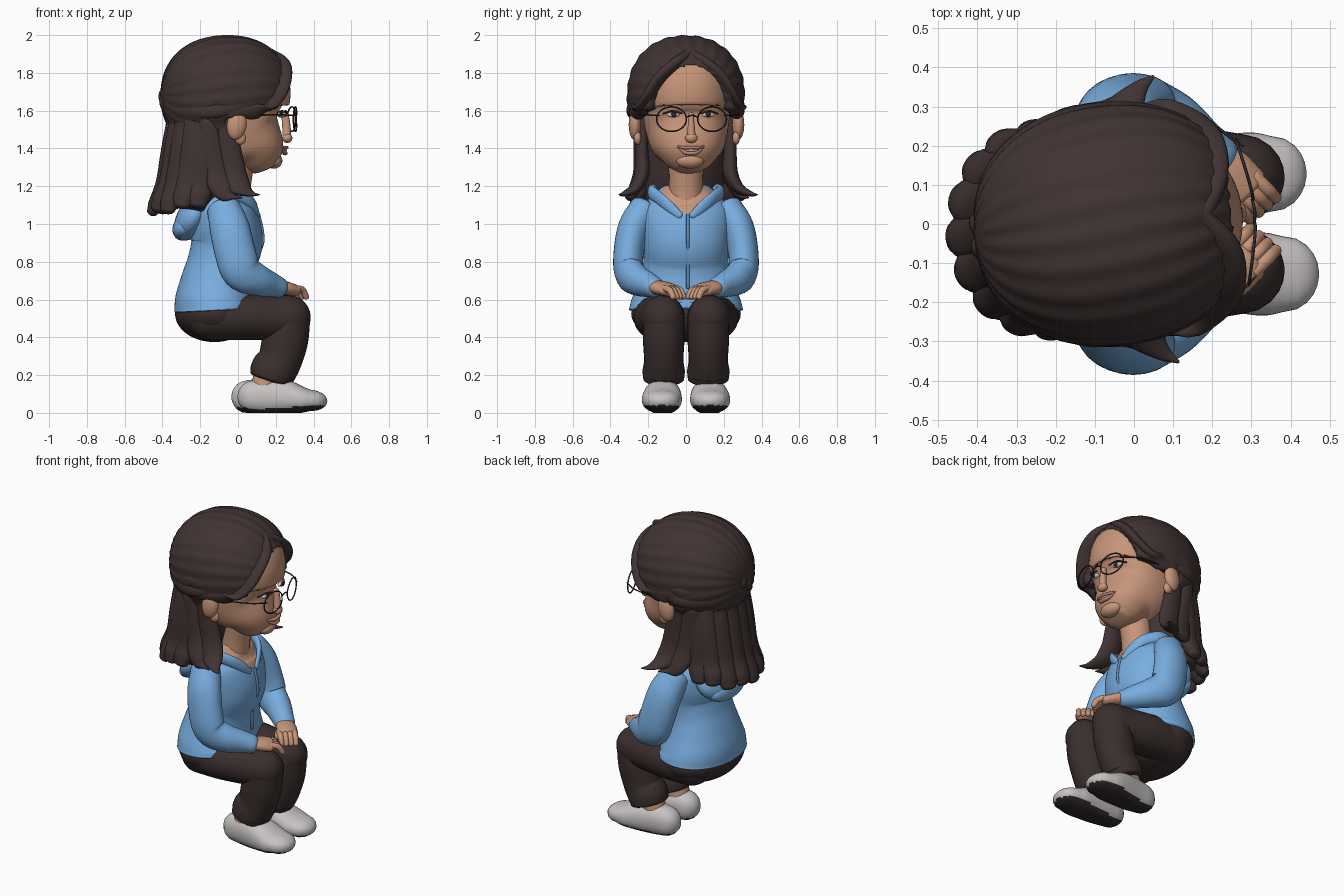
import bpy, bmesh, math
from mathutils import Vector, Matrix


def material(name, r, g, b):
    m = bpy.data.materials.new(name)
    m.diffuse_color = (r, g, b, 1)
    return m


HAIR = material("dark brown hair", 0.052, 0.034, 0.033)
PANTS = material("dark brown cloth", 0.042, 0.028, 0.027)
SKIN = material("skin", 0.57, 0.30, 0.19)
BLUE = material("blue cloth", 0.19, 0.42, 0.74)
SHOE = material("light grey", 0.57, 0.54, 0.54)
DARK = material("dark sole and frame", 0.03, 0.022, 0.022)
LIP = material("lip", 0.50, 0.23, 0.16)
ZIP = material("zip blue", 0.12, 0.28, 0.52)


def finish(name, bm, mats):
    bmesh.ops.recalc_face_normals(bm, faces=bm.faces[:])
    me = bpy.data.meshes.new(name)
    bm.to_mesh(me)
    bm.free()
    for m in mats:
        me.materials.append(m)
    for p in me.polygons:
        p.use_smooth = True
    ob = bpy.data.objects.new(name, me)
    bpy.context.collection.objects.link(ob)
    return ob


def loft(name, pts, mat, ref=(0, 1, 0), n=20, sub=5, cap=0.03, p=2.0):
    """Smooth tube through (x, y, z, half size along ref, other half size), with domed ends."""
    P = [Vector(q) for q in pts]
    P = [P[0] * 2 - P[1]] + P + [P[-1] * 2 - P[-2]]
    line = []
    for i in range(1, len(P) - 2):
        a, b, c, d = P[i - 1:i + 3]
        for j in range(sub):
            t = j / sub
            line.append(0.5 * (2 * b + (c - a) * t + (2 * a - 5 * b + 4 * c - d) * t * t
                               + (3 * b - a - 3 * c + d) * t ** 3))
    line.append(P[-2])
    C = [Vector(q[:3]) for q in line]
    rings = []
    for i, q in enumerate(line):
        T = (C[min(i + 1, len(C) - 1)] - C[max(i - 1, 0)]).normalized()
        rings.append((C[i], T, q[3], q[4]))

    def dome(r, s):
        return [(r[0] + r[1] * s * cap * math.sin(f), r[1], r[2] * math.cos(f), r[3] * math.cos(f))
                for f in (0.35, 0.7, 1.0, 1.25, 1.48)]
    if cap:
        rings = dome(rings[0], -1)[::-1] + rings + dome(rings[-1], 1)
    bm = bmesh.new()
    rows = []
    for c, T, a, b in rings:
        S = Vector(ref)
        S = (S - T * S.dot(T)).normalized()
        B = T.cross(S)
        row = []
        for k in range(n):
            u, v = math.cos(k * math.tau / n), math.sin(k * math.tau / n)
            u, v = [math.copysign(abs(w) ** (2 / p), w) for w in (u, v)]
            row.append(bm.verts.new(c + S * (a * u) + B * (b * v)))
        rows.append(row)
    for r, s in zip(rows, rows[1:]):
        for k in range(n):
            bm.faces.new((r[k], r[(k + 1) % n], s[(k + 1) % n], s[k]))
    bm.faces.new(rows[0])
    bm.faces.new(rows[-1][::-1])
    return finish(name, bm, [mat])


def ball(name, c, r, mat, tilt=0.0, seg=24):
    bm = bmesh.new()
    M = Matrix.Translation(c) @ Matrix.Rotation(tilt, 4, 'Y') @ Matrix.Diagonal((*r, 1))
    bmesh.ops.create_uvsphere(bm, u_segments=seg, v_segments=seg * 2 // 3, radius=1, matrix=M)
    return finish(name, bm, [mat])


# --- jacket body, with skin in the V of the neck
torso = loft("jacket_body", [
    (-.115, 0, .545, .302, .222), (-.117, 0, .6, .288, .215), (-.105, 0, .7, .25, .195),
    (-.085, 0, .8, .225, .18), (-.06, 0, .9, .23, .19), (-.07, 0, 1.0, .245, .185),
    (-.085, 0, 1.08, .235, .165), (-.085, 0, 1.15, .18, .14), (-.08, 0, 1.2, .12, .11)],
    BLUE, n=96, sub=8, cap=.012, p=2.15)
torso.data.materials.append(SKIN)
for f in torso.data.polygons:
    c = f.center
    if c.x > -.03 and c.z > 1.055 and abs(c.y) < .04 + (c.z - 1.055) * .85:
        f.material_index = 1
loft("zip", [(.11, .01, 1.05, .009, .008), (.128, .01, .97, .009, .008), (.131, .01, .9, .009, .008),
             (.097, .01, .8, .009, .008), (.092, .01, .66, .009, .008)], ZIP, n=8, cap=.003)
ball("hood", (-.235, 0, 1.04), (.085, .2, .14), BLUE, .55)
ball("hood_roll", (-.285, 0, .98), (.06, .16, .07), BLUE, .5)
loft("neck", [(-.04, 0, 1.08, .10, .1), (-.02, 0, 1.22, .09, .09), (0, 0, 1.4, .1, .1)], SKIN)

# --- pants seat
ball("pants_seat", (-.125, 0, .525), (.208, .29, .15), PANTS, seg=48)

for k, side in ((1, "left"), (-1, "right")):
    # collar, sleeve and cuff
    loft(side + "_collar", [
        (.104, k * .035, 1.045, .02, .012), (.083, k * .092, 1.095, .03, .014),
        (.035, k * .145, 1.14, .035, .018), (-.06, k * .18, 1.168, .04, .025),
        (-.18, k * .12, 1.165, .045, .03), (-.23, 0, 1.15, .05, .03)], BLUE, ref=(0, 0, 1), n=12, cap=.015)
    loft(side + "_sleeve", [
        (-.075, k * .215, 1.08, .085, .09), (-.045, k * .275, .98, .085, .105),
        (-.015, k * .303, .85, .08, .108), (.02, k * .302, .75, .078, .105),
        (.1, k * .262, .705, .075, .085), (.17, k * .205, .68, .065, .068),
        (.215, k * .168, .665, .06, .055)], BLUE, n=28, cap=.04)
    # hand with fingers resting on the knee
    loft(side + "_hand", [(.2, k * .175, .665, .045, .038), (.245, k * .135, .662, .06, .037),
                          (.29, k * .09, .652, .06, .032)], SKIN, cap=.02)
    for i in range(4):
        s = (i - 1.5) * .028
        x, y = .275 + s * .76, .095 + s * .65
        loft(f"{side}_finger_{i + 1}", [
            (x, k * y, .66, .018, .018), (x + .035, k * (y - .035), .65, .018, .018),
            (x + .055, k * (y - .055), .612, .016, .016)], SKIN, n=10, cap=.012)
    loft(side + "_thumb", [(.22, k * .12, .655, .02, .02), (.235, k * .065, .65, .018, .018),
                           (.255, k * .03, .64, .014, .014)], SKIN, n=10, cap=.012)
    # leg
    loft(side + "_thigh", [(-.15, k * .15, .5, .12, .115), (0, k * .147, .505, .13, .12),
                           (.15, k * .128, .505, .122, .12), (.27, k * .12, .505, .11, .118)],
         PANTS, n=28, cap=.115)
    loft(side + "_shin", [(.272, k * .118, .52, .108, .112), (.25, k * .118, .39, .11, .122),
                          (.222, k * .118, .28, .104, .116), (.188, k * .118, .225, .112, .122),
                          (.172, k * .118, .178, .108, .112)], PANTS, n=28, cap=.015)
    loft(side + "_ankle", [(.14, k * .12, .13, .07, .075), (.16, k * .12, .2, .07, .075)], SKIN)
    # shoe with dark underside curling up at the toe
    dx = -.032 if k > 0 else 0
    shoe = loft(side + "_shoe", [
        (.085 + dx, k * .12, .085, .078, .088), (.16 + dx, k * .12, .086, .088, .096),
        (.25 + dx, k * .124, .083, .1, .092), (.33 + dx, k * .128, .07, .106, .072),
        (.385 + dx, k * .128, .066, .096, .056)], SHOE, n=40, cap=.088, p=2.25)
    shoe.data.materials.append(DARK)
    for v in shoe.data.vertices:
        v.co.z = max(v.co.z, 0)
    for f in shoe.data.polygons:
        if f.center.z < .004 or (f.normal.z < -.6 and f.center.z < .07):
            f.material_index = 1
    loft(side + "_shoe_tongue", [(.17 + dx, k * .12, .155, .05, .03), (.25 + dx, k * .122, .15, .045, .025),
                                 (.31 + dx, k * .124, .125, .04, .02)], SHOE, n=12)
    for i in range(3):
        x, z = .24 + dx + i * .03, .179 - i * .013
        loft(f"{side}_lace_{i + 1}", [(x, k * .122 - .05, z - .022, .006, .006), (x, k * .122, z, .006, .006),
                                      (x, k * .122 + .05, z - .022, .006, .006)],
             SHOE, ref=(0, 0, 1), n=8, cap=.005)

# --- head: built facing straight ahead, then turned a little
head = [loft("face", [
    (.145, 0, 1.295, .08, .066), (.13, 0, 1.33, .126, .112), (.098, 0, 1.4, .18, .157),
    (.03, 0, 1.48, .212, .23), (-.015, 0, 1.58, .23, .28), (-.02, 0, 1.7, .24, .298),
    (-.03, 0, 1.8, .22, .275), (-.05, 0, 1.87, .16, .2)], SKIN, n=64, cap=.01, p=2.15)]
head += [ball("nose_tip", (.262, 0, 1.455), (.027, .033, .026), SKIN),
         loft("nose_bridge", [(.25, 0, 1.58, .014, .02), (.257, 0, 1.52, .018, .022),
                              (.26, 0, 1.46, .025, .024)], SKIN, n=12, cap=.01),
         ball("chin", (.19, 0, 1.335), (.046, .075, .042), SKIN)]
head += [loft("upper_lip", [(.232, -.07, 1.41, .005, .004), (.25, -.035, 1.404, .009, .012),
                            (.257, 0, 1.405, .009, .012), (.25, .035, 1.404, .009, .012),
                            (.232, .07, 1.41, .005, .004)], LIP, ref=(0, 0, 1), n=10, cap=.004),
         loft("lower_lip", [(.23, -.065, 1.405, .005, .004), (.247, -.03, 1.378, .01, .012),
                            (.252, 0, 1.375, .011, .012), (.247, .03, 1.378, .01, .012),
                            (.23, .065, 1.405, .005, .004)], LIP, ref=(0, 0, 1), n=10, cap=.004),
         ball("teeth", (.247, 0, 1.391), (.012, .04, .009), SHOE)]

# hair cap: a grooved rounded ball, drawn in under the skin where the face shows
bm = bmesh.new()
bmesh.ops.create_uvsphere(bm, u_segments=160, v_segments=100, radius=1)
for v in bm.verts:
    d = v.co.normalized()
    s = sum(abs(c) ** 2.18 for c in d) ** (-1 / 2.18)
    q = Vector((-.06 + d.x * s * .35, d.y * s * .31, 1.68 + d.z * s * .318))
    phi = math.atan2(d.z, d.y)
    q += d * .0025 * math.sin(phi * 24 + 3 * d.x) * min(1, 2 * math.hypot(d.y, d.z))
    w = .225 * math.sqrt(max(0, 1 - (max(q.z - 1.58, 0) / .26) ** 2))
    inside = min((w - abs(q.y)) / .02, (q.x - .05) / .03)
    low = min((1.56 + .25 * max(q.x, 0) - q.z) / .02, (q.x + .09) / .03)
    pull = max(0, min(1, max(inside, low)))
    v.co = Vector((-.06, 0, 1.66)) + (q - Vector((-.06, 0, 1.66))) * (1 - .28 * pull)
head.append(finish("hair_cap", bm, [HAIR]))

for k, side in ((1, "left"), (-1, "right")):
    # ear, eye, brow
    head += [ball(side + "_ear", (-.03, k * .275, 1.525), (.052, .032, .08), SKIN, .15),
             ball(side + "_ear_lobe", (-.01, k * .262, 1.455), (.03, .02, .035), SKIN),
             ball(side + "_eye_white", (.232, k * .093, 1.578), (.016, .034, .014), SHOE),
             ball(side + "_iris", (.239, k * .092, 1.579), (.013, .017, .014), DARK)]
    for part, z, h in (("lash", 1.592, .005), ("brow", 1.636, .004)):
        head.append(loft(f"{side}_{part}", [
            (.258, k * .05, z - .006, h, .006), (.243, k * .1, z + .006, h, .006),
            (.213, k * .145, z - .008, h, .005)], HAIR, ref=(0, 0, 1), n=8, cap=.004))
    # glasses
    ring = []
    for i in range(25):
        a = i * math.tau / 24
        y = .108 + .078 * math.cos(a)
        ring.append((.308 - .3 * max(y - .04, 0) ** 1.2, k * y, 1.555 + .065 * math.sin(a), .004, .004))
    head += [loft(side + "_lens_frame", ring, DARK, ref=(1, 0, 0), n=8, sub=2, cap=0),
             loft(side + "_temple_arm", [(.275, k * .185, 1.575, .004, .004), (.2, k * .238, 1.578, .004, .004),
                                         (0, k * .285, 1.575, .004, .004)], DARK, ref=(0, 0, 1), n=8)]
    # front hair swept from the parting down to the temple, fuller on the right
    f = .02 if k < 0 else 0
    head.append(loft(side + "_front_sweep", [
        (.16, k * .0, 1.895, .04, .03), (.205 + f, k * .085, 1.845, .045, .03),
        (.2 + f, k * .165, 1.77, .055, .03), (.155 + f, k * .222, 1.675, .06, .028),
        (.085 + f, k * .262, 1.605, .05, .022), (-.02, k * .288, 1.585, .03, .015)],
        HAIR, ref=(1, 0, .6), n=20))
    # swept side strands gathered at the back
    for j in range(2):
        z = 1.6 + j * .06
        head.append(loft(f"{side}_swept_strand_{j + 1}", [
            (-.03, k * .287, z + .02, .03, .015), (-.15, k * .285, z, .04, .022),
            (-.29, k * .205, z + .005, .045, .026), (-.37, k * .09, z + .03, .04, .025),
            (-.39, 0, 1.67, .025, .02)], HAIR, ref=(0, 0, 1), n=14))
    head.append(ball(side + "_hair_knot", (-.39, k * .03, 1.66 + k * .015), (.03, .035, .045), HAIR))
    # front lock flicking out over the shoulder
    for j, (dx, dz, out) in enumerate(((0, 0, 0), (-.09, -.015, -.04))):
        head.append(loft(f"{side}_shoulder_lock_{j + 1}", [
            (-.09 + dx, k * .235, 1.56, .05, .04), (-.07 + dx, k * .235, 1.4, .065, .035),
            (-.045 + dx, k * .235, 1.27, .07, .04), (-.01 + dx, k * .275, 1.19 + dz, .06, .03),
            (.04 + dx, k * (.335 + out), 1.16 + dz, .025, .014),
            (.08 + dx, k * (.365 + out), 1.155 + dz, .005, .004)], HAIR, ref=(1, 0, 0), n=16, cap=.005))
head.append(loft("glasses_bridge", [(.306, -.032, 1.565, .004, .004), (.31, 0, 1.575, .004, .004),
                                    (.306, .032, 1.565, .004, .004)], DARK, ref=(0, 0, 1), n=8, cap=0))

# long hair: core plus a fan of broad locks
head.append(loft("back_hair_core", [
    (-.17, 0, 1.6, .26, .2), (-.19, 0, 1.4, .245, .19), (-.23, 0, 1.22, .235, .175),
    (-.27, 0, 1.1, .22, .15)], HAIR, n=40))
for i in range(9):
    t = (i - 4) / 4
    th = t * 1.55
    c, s = math.cos(th), math.sin(th)
    zt = 1.065 + .04 * t * t + (.015 if i % 2 else 0)
    head.append(loft(f"back_lock_{i + 1}", [
        (-.17 - .165 * c, .22 * s, 1.62, .06, .03), (-.19 - .175 * c, .225 * s, 1.4, .066, .042),
        (-.21 - .18 * c, .22 * s, 1.22, .07, .046), (-.225 - .21 * c, .24 * s, zt + .04, .06, .042),
        (-.23 - .225 * c, .255 * s, zt, .045, .03)], HAIR, ref=(s, c, 0), n=18, cap=.022))

# turn the head towards its left
pivot = Matrix.Translation((-.06, 0, 0))
turn = pivot @ Matrix.Rotation(math.radians(5), 4, 'Z') @ pivot.inverted()
for ob in head:
    ob.data.transform(turn)
